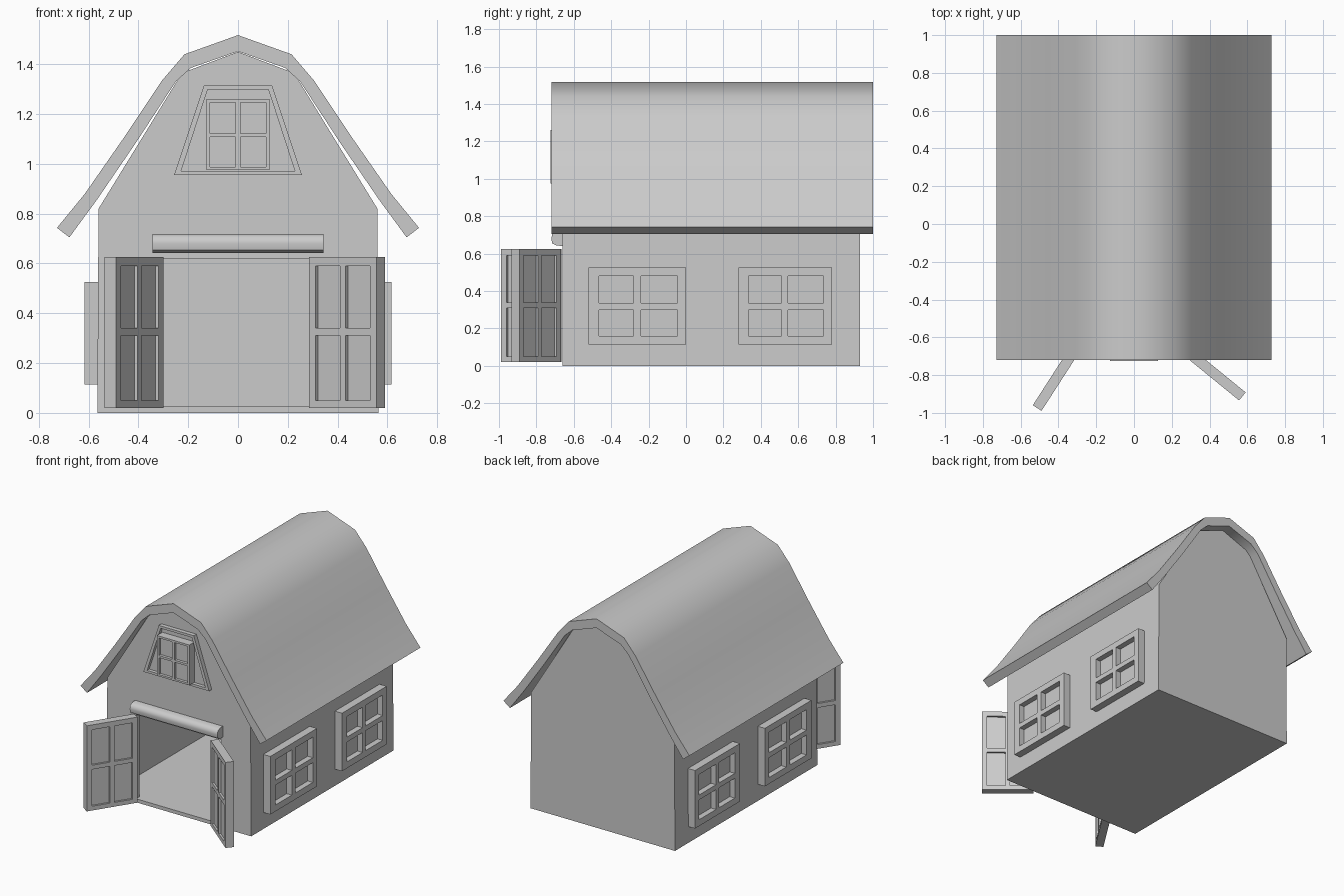
import bpy, bmesh
from mathutils import Vector, Matrix

if "Cube" in bpy.data.objects:
    bpy.data.objects.remove(bpy.data.objects["Cube"])


def finish(bm, name):
    bmesh.ops.recalc_face_normals(bm, faces=bm.faces)
    me = bpy.data.meshes.new(name)
    bm.to_mesh(me)
    bm.free()
    ob = bpy.data.objects.new(name, me)
    bpy.context.collection.objects.link(ob)
    return ob


def mirrored(half):
    """Half profile running from the right side up to the ridge -> full profile."""
    return half + [(-x, z) for x, z in reversed(half) if x > 0]


def prism(name, profile, y0, y1):
    """Extrude an (x, z) outline along y."""
    bm = bmesh.new()
    face = bm.faces.new([bm.verts.new((x, y0, z)) for x, z in profile])
    ext = bmesh.ops.extrude_face_region(bm, geom=[face])["geom"]
    bmesh.ops.translate(bm, vec=(0, y1 - y0, 0),
                        verts=[v for v in ext if isinstance(v, bmesh.types.BMVert)])
    return finish(bm, name)


def rect(x, z0, z1):
    return [(x, z0), (x, z1), (-x, z1), (-x, z0)]


def panel(name, us, vs, depth, recess, origin, u, n, both=False):
    """Slab with 2 x 2 recessed panes; u runs along it, z up, n faces out."""
    u, n = Vector(u).normalized(), Vector(n).normalized()
    bm = bmesh.new()
    rims = []
    for w in (0, -depth):
        grid = [[bm.verts.new((a, b, w)) for a in us] for b in vs]
        panes = []
        for j in range(len(vs) - 1):
            for i in range(len(us) - 1):
                f = bm.faces.new((grid[j][i], grid[j][i + 1],
                                  grid[j + 1][i + 1], grid[j + 1][i]))
                if i % 2 and j % 2 and (w == 0 or both):
                    panes.append(f)
        for f in bmesh.ops.extrude_discrete_faces(bm, faces=panes)["faces"] if panes else []:
            bmesh.ops.translate(bm, verts=f.verts, vec=(0, 0, -recess if w == 0 else recess))
        rims.append(grid[0] + [r[-1] for r in grid[1:]] + grid[-1][-2::-1]
                    + [r[0] for r in grid[-2:0:-1]])
    a, b = rims
    for i in range(len(a)):
        k = (i + 1) % len(a)
        bm.faces.new((a[i], a[k], b[k], b[i]))
    m = Matrix((u, (0, 0, 1), n)).transposed().to_4x4()
    m.translation = origin
    bm.transform(m)
    return finish(bm, name)


def cut(ob, cutter):
    mod = ob.modifiers.new("cut", "BOOLEAN")
    mod.operation, mod.solver, mod.object = "DIFFERENCE", "EXACT", cutter
    bpy.context.view_layer.objects.active = ob
    bpy.ops.object.modifier_apply(modifier=mod.name)
    bpy.data.objects.remove(cutter)


# Hollow barn body with the doorway cut through the front wall
body = prism("barn_body", mirrored([(0.565, 0), (0.56, 0.82), (0.225, 1.365), (0, 1.45)]),
             -0.66, 0.93)
cut(body, prism("cavity", mirrored([(0.525, 0.025), (0.52, 0.81), (0.2, 1.325), (0, 1.4)]),
                -0.62, 0.89))
cut(body, prism("doorway", rect(0.335, 0.025, 0.62), -0.8, -0.5))

# Curved gambrel roof shell
outer = mirrored([(0.727, 0.743), (0.615, 0.88), (0.455, 1.11),
                  (0.305, 1.335), (0.215, 1.44), (0, 1.517)])
inner = mirrored([(0.677, 0.705), (0.565, 0.858), (0.41, 1.085),
                  (0.25, 1.33), (0.19, 1.385), (0, 1.452)])
roof = prism("roof", outer + inner[::-1], -0.72, 1.0)
bpy.ops.object.select_all(action="DESELECT")
roof.select_set(True)
bpy.context.view_layer.objects.active = roof
bpy.ops.object.shade_smooth_by_angle(angle=0.7)

# Side windows, two on each long wall
rows = [0.115, 0.16, 0.30, 0.335, 0.48, 0.525]
for side, s in (("right", 1), ("left", -1)):
    for place, cols in (("front", [-0.52, -0.465, -0.28, -0.24, -0.045, 0.0]),
                        ("back", [0.28, 0.335, 0.51, 0.545, 0.735, 0.78])):
        panel(f"{side}_{place}_window", cols, rows, 0.07, 0.04,
              (s * 0.617, 0, 0), (0, 1, 0), (s, 0, 0))

# Open barn doors, panelled on both faces
door_u = [0, 0.035, 0.16, 0.19, 0.315, 0.35]
door_v = [0.02, 0.05, 0.31, 0.34, 0.59, 0.625]
panel("right_door", door_u, door_v, 0.055, 0.014,
      (0.285, -0.713, 0), (0.27, -0.22, 0), (-0.22, -0.27, 0), True)
panel("left_door", door_u, door_v, 0.055, 0.014,
      (-0.30, -0.695, 0), (-0.19, -0.295, 0), (0.295, -0.19, 0), True)

# Loft window in a tapered surround
surround = prism("loft_surround", [(0.257, 0.955), (0.137, 1.315), (-0.137, 1.315), (-0.257, 0.955)],
                 -0.69, -0.64)
cut(surround, prism("surround_hole", [(0.228, 0.972), (0.122, 1.298), (-0.122, 1.298),
                                      (-0.228, 0.972)], -0.8, -0.665))
panel("loft_window", [-0.127, -0.112, -0.01, 0.01, 0.112, 0.127],
      [0.975, 0.988, 1.107, 1.122, 1.246, 1.26], 0.07, 0.02,
      (0, -0.725, 0), (1, 0, 0), (0, -1, 0))

# Rounded beam over the doorway
bm = bmesh.new()
section = [(-0.64, 0.72), (-0.69, 0.718), (-0.715, 0.705), (-0.72, 0.68),
           (-0.715, 0.655), (-0.69, 0.643), (-0.64, 0.64)]
ends = [[bm.verts.new((x, y, z)) for y, z in section] for x in (-0.343, 0.343)]
for e in ends:
    bm.faces.new(e)
for i in range(len(section)):
    k = (i + 1) % len(section)
    bm.faces.new((ends[0][i], ends[0][k], ends[1][k], ends[1][i]))
beam = finish(bm, "door_beam")
bpy.ops.object.select_all(action="DESELECT")
beam.select_set(True)
bpy.context.view_layer.objects.active = beam
bpy.ops.object.shade_smooth_by_angle(angle=0.9)
